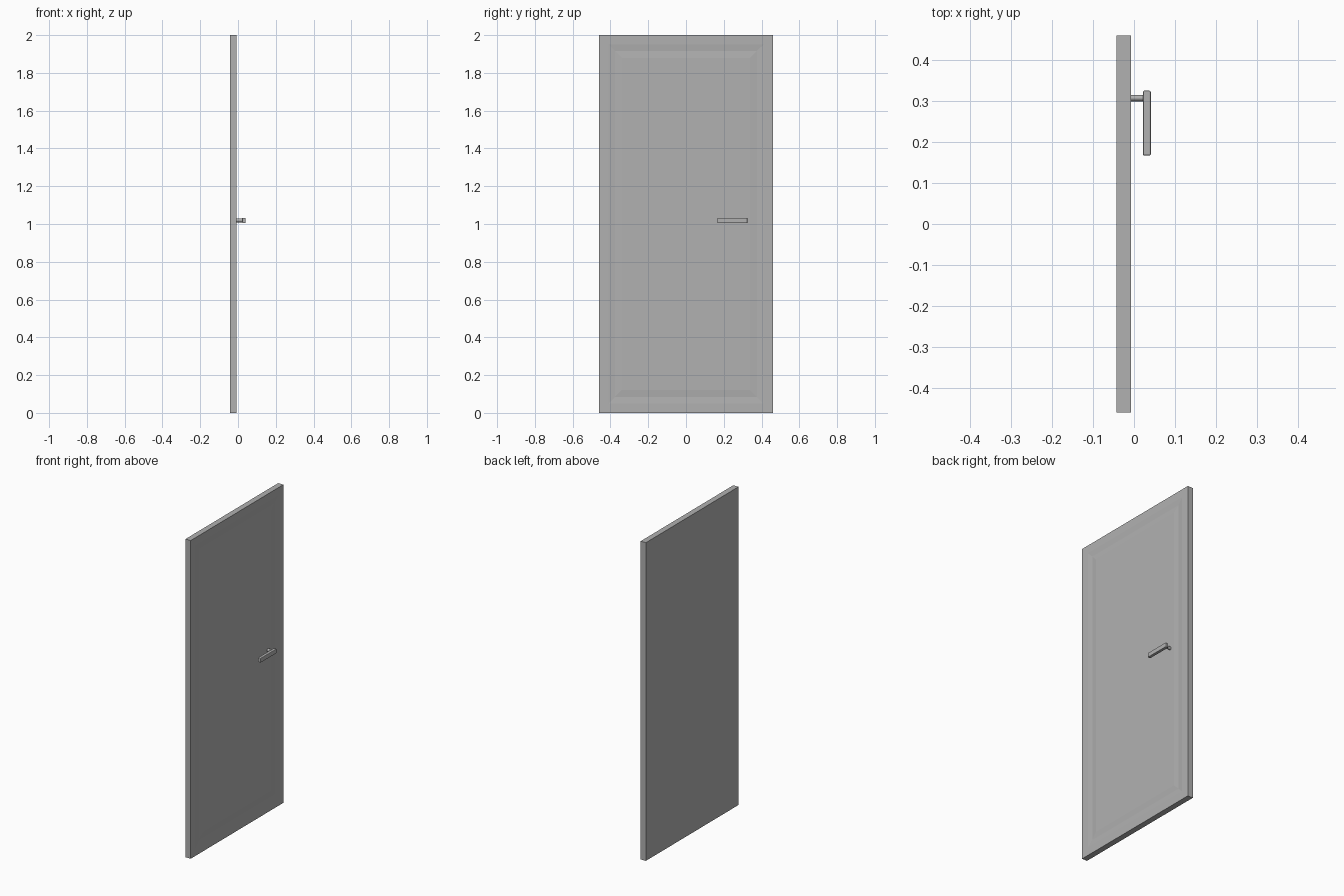
import bpy, bmesh, math

if "Cube" in bpy.data.objects:
    bpy.data.objects.remove(bpy.data.objects["Cube"])

grey = bpy.data.materials.new("mid_grey")
grey.diffuse_color = (0.44, 0.44, 0.44, 1)
grey.use_nodes = True
grey.node_tree.nodes["Principled BSDF"].inputs["Base Color"].default_value = grey.diffuse_color


def box(name, lo, hi):
    """Axis-aligned box from two corners."""
    bm = bmesh.new()
    bmesh.ops.create_cube(bm, size=1)
    for v in bm.verts:
        v.co = [(a + b) / 2 + c * (b - a) for a, b, c in zip(lo, hi, v.co)]
    mesh = bpy.data.meshes.new(name)
    bm.to_mesh(mesh)
    bm.free()
    mesh.materials.append(grey)
    ob = bpy.data.objects.new(name, mesh)
    bpy.context.collection.objects.link(ob)
    return ob


# Door slab
slab = box("door_slab", (-0.043, -0.46, 0), (-0.007, 0.46, 2))

# Shallow V-groove framing the raised panel on the handle side
bm = bmesh.new()
bm.from_mesh(slab.data)
bm.normal_update()
panel = max(bm.faces, key=lambda f: f.normal.x)
for width, depth in ((0.05, 0), (0.035, -0.003), (0.035, 0.003)):
    bmesh.ops.inset_region(bm, faces=[panel], thickness=width, depth=depth,
                           use_even_offset=True)
bm.to_mesh(slab.data)
bm.free()

# Handle spindle
bpy.ops.mesh.primitive_cylinder_add(
    vertices=12, radius=0.008, depth=0.032,
    location=(0.008, 0.307, 1.019), rotation=(0, math.pi / 2, 0))
spindle = bpy.context.object
spindle.name = "handle_spindle"
spindle.scale.x = 1.25
spindle.data.materials.append(grey)
bpy.ops.object.shade_smooth_by_angle(angle=math.radians(40))

# Handle lever with softened edges
lever = box("handle_lever", (0.022, 0.167, 1.005), (0.041, 0.325, 1.033))
bevel = lever.modifiers.new("soft_edges", 'BEVEL')
bevel.width = 0.003
bevel.segments = 2
